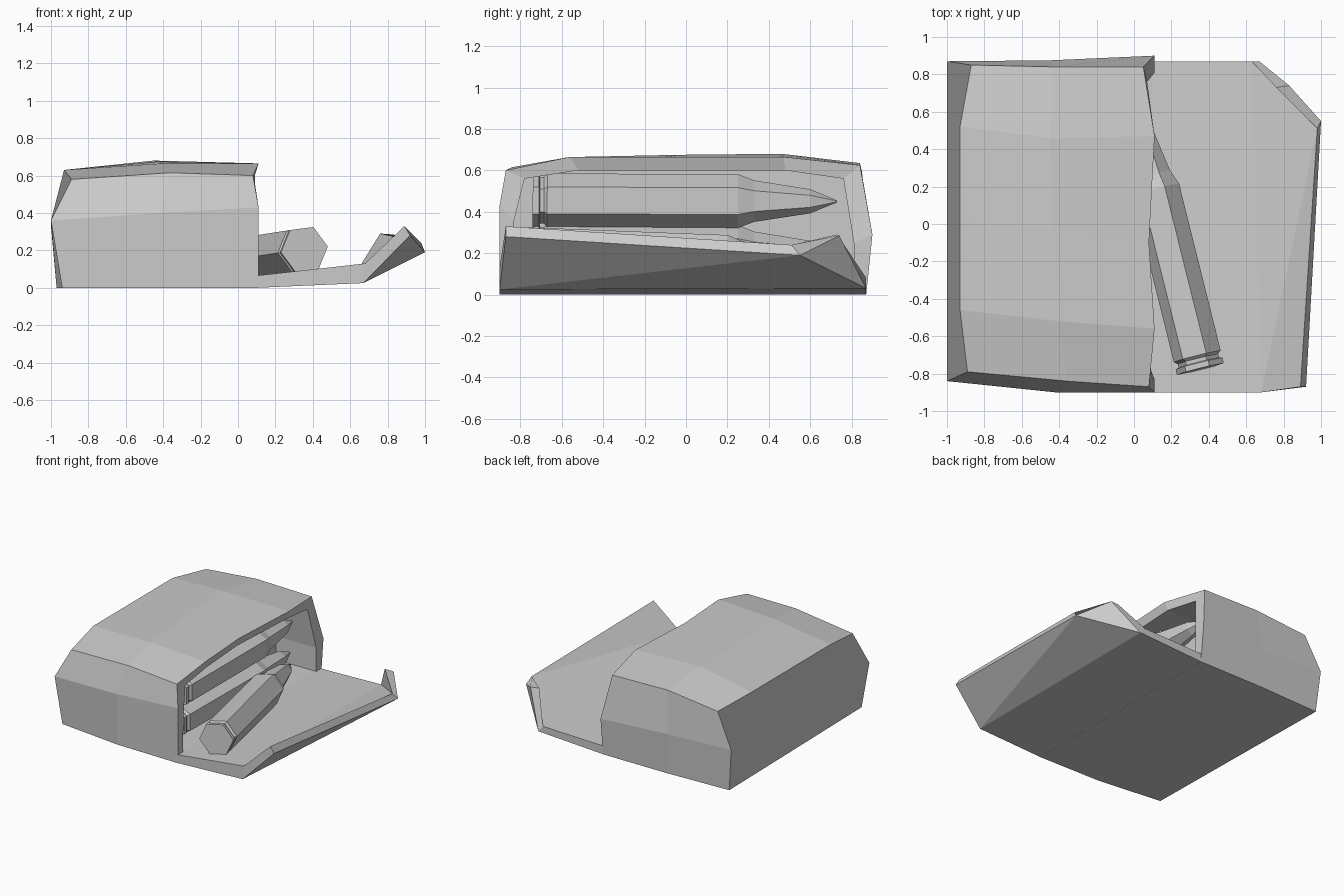
import bpy, bmesh, math
from mathutils import Vector

if "Cube" in bpy.data.objects:
    bpy.data.objects.remove(bpy.data.objects["Cube"])


def make_object(name, bm):
    bmesh.ops.recalc_face_normals(bm, faces=bm.faces)
    me = bpy.data.meshes.new(name)
    bm.to_mesh(me)
    bm.free()
    ob = bpy.data.objects.new(name, me)
    bpy.context.collection.objects.link(ob)
    return ob


def loft(bm, loops, cap_start=True, cap_end=True):
    """Bridge closed loops of points, one after the other."""
    rings = [[bm.verts.new(p) for p in lp] for lp in loops]
    n = len(rings[0])
    for a, b in zip(rings, rings[1:]):
        for i in range(n):
            j = (i + 1) % n
            bm.faces.new((a[i], a[j], b[j], b[i]))
    if cap_start:
        bm.faces.new(rings[0])
    if cap_end:
        bm.faces.new(rings[-1])


# Carton: cross-sections run front bottom, over the top, to back bottom
left = [(-.94, -.83, 0), (-1, -.84, .36), (-.89, -.79, .58), (-.93, -.46, .63), (-.93, .03, .63),
        (-.93, .52, .63), (-.87, .85, .59), (-1, .87, .33), (-.97, .85, 0)]
middle = [(-.42, -.89, 0), (-.42, -.9, .40), (-.36, -.84, .615), (-.4, -.52, .665), (-.43, -.03, .675),
          (-.45, .46, .68), (-.43, .84, .635), (-.45, .875, .31), (-.45, .87, 0)]
right = [(.11, -.9, 0), (.11, -.9, .43), (.08, -.87, .60), (.11, -.56, .665), (.08, -.1, .665),
         (.11, .47, .665), (.05, .84, .625), (.11, .9, .29), (.11, .87, 0)]
rim = [(.11, -.84, .065), (.11, -.83, .36), (.09, -.78, .56), (.09, -.52, .60), (.06, -.1, .60),
       (.09, .48, .60), (.07, .76, .56), (.11, .81, .25), (.11, .81, .065)]
inner_back = [(-.24, y, z) for x, y, z in rim]
bm = bmesh.new()
loft(bm, [left, middle, right, rim, inner_back])
make_object("carton", bm)

# Opened flap: thick sheet, folded up along the outer side, with a bent corner
bm = bmesh.new()
top = [bm.verts.new(p) for p in ((.10, -.9, .065), (.68, -.9, .13), (.89, -.87, .33),
                                 (.98, .51, .24), (.76, .73, .29), (.63, .87, .08), (.10, .87, .065))]
low = [bm.verts.new(p) for p in ((.10, -.9, 0), (.67, -.9, .025), (.92, -.87, .28),
                                 (1, .55, .19), (.83, .74, .285), (.67, .87, .03), (.10, .87, 0))]
for v in (top, low):
    for ids in ((0, 1, 5, 6), (1, 2, 3), (1, 3, 5), (3, 4, 5)):
        bm.faces.new([v[i] for i in ids])
for i in range(7):
    j = (i + 1) % 7
    bm.faces.new((top[i], top[j], low[j], low[i]))
make_object("flap", bm)

# Six-sided cartridges: distance along the axis and radius
PROFILE = [(0, .13), (.03, .13), (.035, .112), (.055, .112), (.07, .13), (.99, .13),
           (1.07, .10), (1.34, .058), (1.47, .004)]


def cartridge(name, base, tip, turn):
    base = Vector(base)
    axis = (Vector(tip) - base).normalized()
    side = axis.cross(Vector((0, 0, 1))).normalized()
    up = side.cross(axis)
    loops = []
    for d, r in PROFILE:
        angles = [math.radians(turn + 60 * k) for k in range(6)]
        loops.append([base + axis * d + r * (side * math.cos(a) + up * math.sin(a)) for a in angles])
    bm = bmesh.new()
    loft(bm, loops)
    make_object(name, bm)


cartridge("upper_cartridge", (-.04, -.74, .455), (-.04, .73, .45), 30)
cartridge("lower_cartridge", (-.06, -.74, .215), (-.06, .73, .20), 30)
cartridge("loose_cartridge", (.355, -.775, .205), (0, .65, .15), 7)
